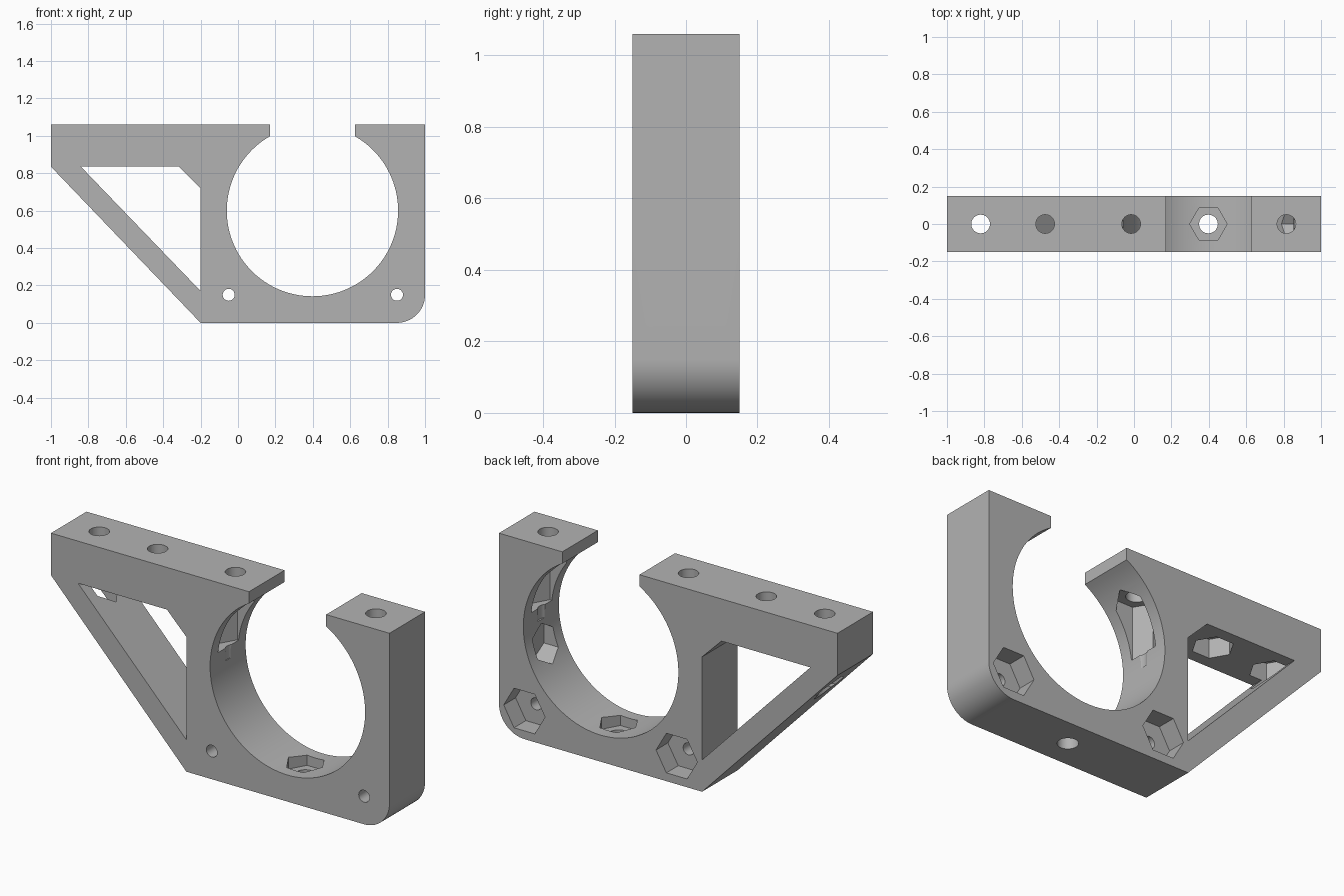
import bpy, bmesh, math
from mathutils import Matrix

cube = bpy.data.objects.get("Cube")
if cube:
    bpy.data.objects.remove(cube, do_unlink=True)

HALF = 0.15                  # half of the bracket's thickness
TOP = 1.06
CX, CZ, R = 0.398, 0.6, 0.458   # clamp ring

grey = bpy.data.materials.new("plain grey")
grey.use_nodes = True
colour = (0.45, 0.45, 0.45, 1)
grey.diffuse_color = colour
grey.node_tree.nodes["Principled BSDF"].inputs["Base Color"].default_value = colour


def make_object(name, bm):
    bmesh.ops.recalc_face_normals(bm, faces=bm.faces)
    mesh = bpy.data.meshes.new(name)
    bm.to_mesh(mesh)
    bm.free()
    mesh.materials.append(grey)
    obj = bpy.data.objects.new(name, mesh)
    bpy.context.collection.objects.link(obj)
    return obj


def plate(name, points, half):
    """Extrude an x-z outline along y."""
    bm = bmesh.new()
    face = bm.faces.new([bm.verts.new((x, -half, z)) for x, z in points])
    moved = bmesh.ops.extrude_face_region(bm, geom=[face])["geom"]
    verts = [v for v in moved if isinstance(v, bmesh.types.BMVert)]
    bmesh.ops.translate(bm, verts=verts, vec=(0, 2 * half, 0))
    return make_object(name, bm)


def arc(cx, cz, r, start, end, n):
    angles = [math.radians(start + (end - start) * i / n) for i in range(n + 1)]
    return [(cx + r * math.cos(a), cz + r * math.sin(a)) for a in angles]


cutters = []


def bore(axis, centre, low, high, r, sides):
    """Add a cutting prism along an axis, from low to high on that axis."""
    bm = bmesh.new()
    bmesh.ops.create_cone(bm, cap_ends=True, segments=sides, radius1=r, radius2=r,
                          depth=high - low)
    # put hexagon corners on the local x axis
    bm.transform(Matrix.Rotation(math.pi / 2, 4, "Z"))
    mid = (low + high) / 2
    a, b = centre
    turn, place = {
        "X": (Matrix.Rotation(math.pi / 2, 4, "Y"), (mid, a, b)),
        "Y": (Matrix.Rotation(math.pi / 2, 4, "X"), (a, mid, b)),
        "Z": (Matrix.Identity(4), (a, b, mid)),
    }[axis]
    # normalise so that one hexagon corner lies exactly on the axis
    corner = max(bm.verts, key=lambda v: v.co.x).co
    bm.transform(Matrix.Rotation(-math.atan2(corner.y, corner.x), 4, "Z"))
    bm.transform(Matrix.Translation(place) @ turn)
    cutters.append(make_object("cutter", bm))


# Bracket outline: arm, brace, rounded corner and open clamp ring
gap = math.degrees(math.acos(0.228 / R))
outline = [(-1, TOP), (-1, 0.835), (-0.2, 0)]
outline += arc(0.85, 0.15, 0.15, -90, 0, 16)
outline += [(1, TOP), (CX + 0.228, TOP)]
outline += arc(CX, CZ, R, gap, -180 - gap, 96)
outline += [(CX - 0.228, TOP)]
bracket = plate("clamp_bracket", outline, HALF)

# Window behind the diagonal brace
window = [(-0.84, 0.835), (-0.2, 0.17), (-0.2, 0.72), (-0.315, 0.835)]
cutters.append(plate("cutter", window, HALF * 2))

# Vertical bolt holes with nut pockets under the top
for x in (-0.82, -0.475, -0.015, 0.815):
    bore("Z", (x, 0), 0.58, TOP + 0.1, 0.05, 32)
    bore("Z", (x, 0), 0.65, 0.935, 0.1, 6)

# Ring bolt holes with nut pockets, below and at the side
bore("Z", (CX, 0), -0.1, 0.3, 0.05, 32)
bore("Z", (CX, 0), 0.09, 0.3, 0.1, 6)
bore("X", (0, 0.46), 0.7, 1.1, 0.05, 32)
bore("X", (0, 0.46), 0.7, 0.9, 0.1, 6)

# Face bolt holes with nut pockets at the back
for x in (-0.05, 0.85):
    bore("Y", (x, 0.15), -0.3, 0.3, 0.032, 24)
    bore("Y", (x, 0.15), 0.05, 0.3, 0.122, 6)

# Cut everything, keep the result and drop the cutters
for c in cutters:
    mod = bracket.modifiers.new("cut", "BOOLEAN")
    mod.operation = "DIFFERENCE"
    mod.solver = "EXACT"
    mod.object = c
    c.hide_render = True
graph = bpy.context.evaluated_depsgraph_get()
result = bpy.data.meshes.new_from_object(bracket.evaluated_get(graph))
bracket.modifiers.clear()
bracket.data = result
for c in cutters:
    bpy.data.objects.remove(c, do_unlink=True)

bpy.ops.object.select_all(action="DESELECT")
bracket.select_set(True)
bpy.context.view_layer.objects.active = bracket
bpy.ops.object.shade_smooth_by_angle(angle=math.radians(25))
